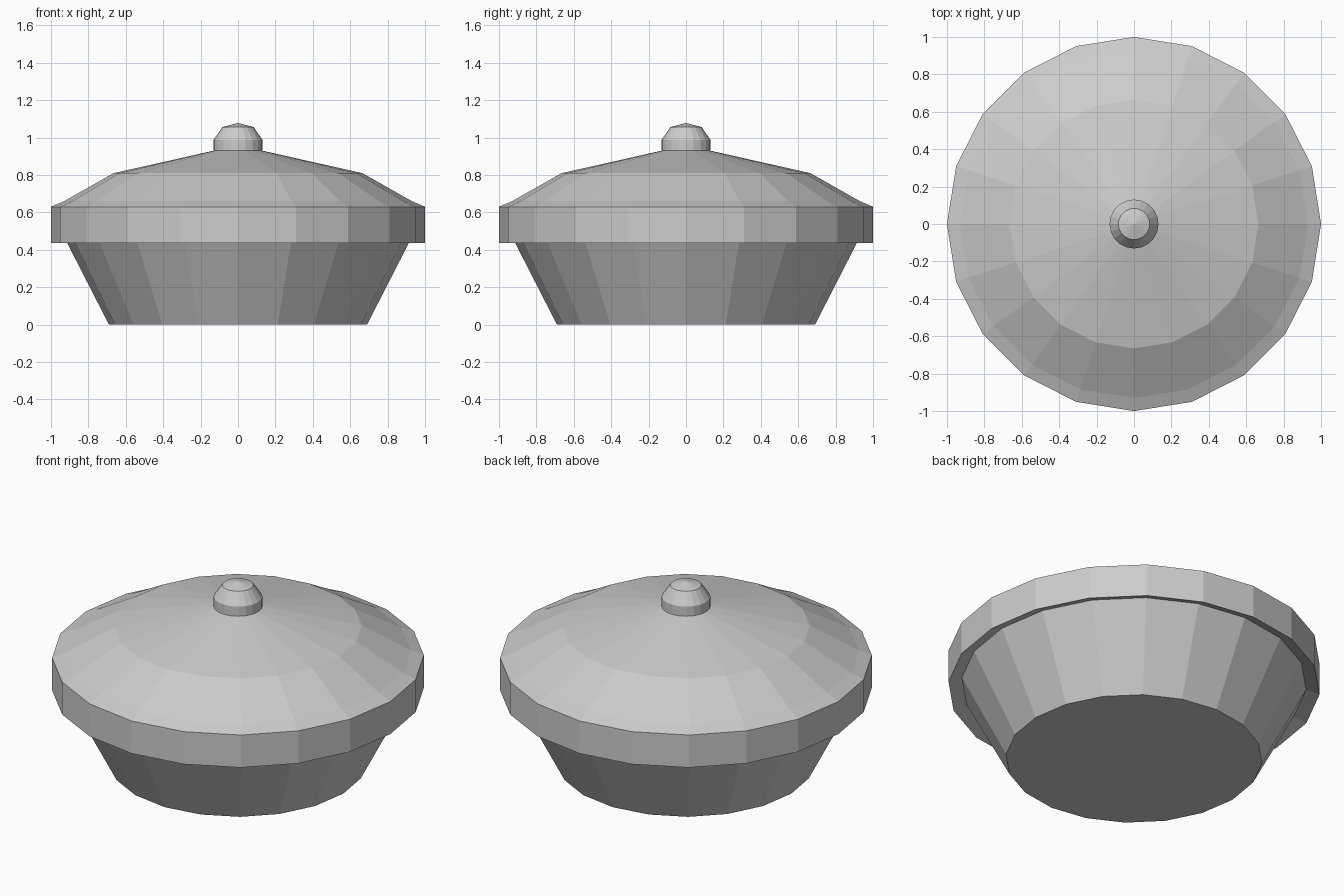
import bpy, bmesh
from math import cos, sin, pi

if "Cube" in bpy.data.objects:
    bpy.data.objects.remove(bpy.data.objects["Cube"])

SIDES = 20


def lathe(name, profile):
    """Revolve (radius, z) points, listed bottom to top; radius 0 makes a pole."""
    bm = bmesh.new()
    rings = []
    for r, z in profile:
        if r == 0:
            rings.append([bm.verts.new((0, 0, z))] * SIDES)
        else:
            rings.append([bm.verts.new((r * cos(2 * pi * i / SIDES),
                                        r * sin(2 * pi * i / SIDES), z))
                          for i in range(SIDES)])
    for low, high in zip(rings, rings[1:]):
        for i in range(SIDES):
            j = (i + 1) % SIDES
            quad = [low[i], low[j], high[j], high[i]]
            bm.faces.new(list(dict.fromkeys(quad)))
    # Close open ends with flat caps
    for ring, r in ((rings[0], profile[0][0]), (rings[-1], profile[-1][0])):
        if r:
            bm.faces.new(ring)
    bmesh.ops.recalc_face_normals(bm, faces=bm.faces)
    mesh = bpy.data.meshes.new(name)
    bm.to_mesh(mesh)
    bm.free()
    obj = bpy.data.objects.new(name, mesh)
    bpy.context.collection.objects.link(obj)
    return obj


# Tapered bowl
lathe("bowl", [(0.69, 0), (0.928, 0.465)])

# Overhanging lid with a thick rim and a slightly hollowed underside
lathe("lid", [(0.928, 0.465), (1.0, 0.437), (1.0, 0.63), (0.93, 0.66),
              (0.665, 0.81), (0.13, 0.93)])

# Knob on top
lathe("knob", [(0.131, 0.92), (0.131, 0.987), (0.084, 1.056), (0, 1.078)])
